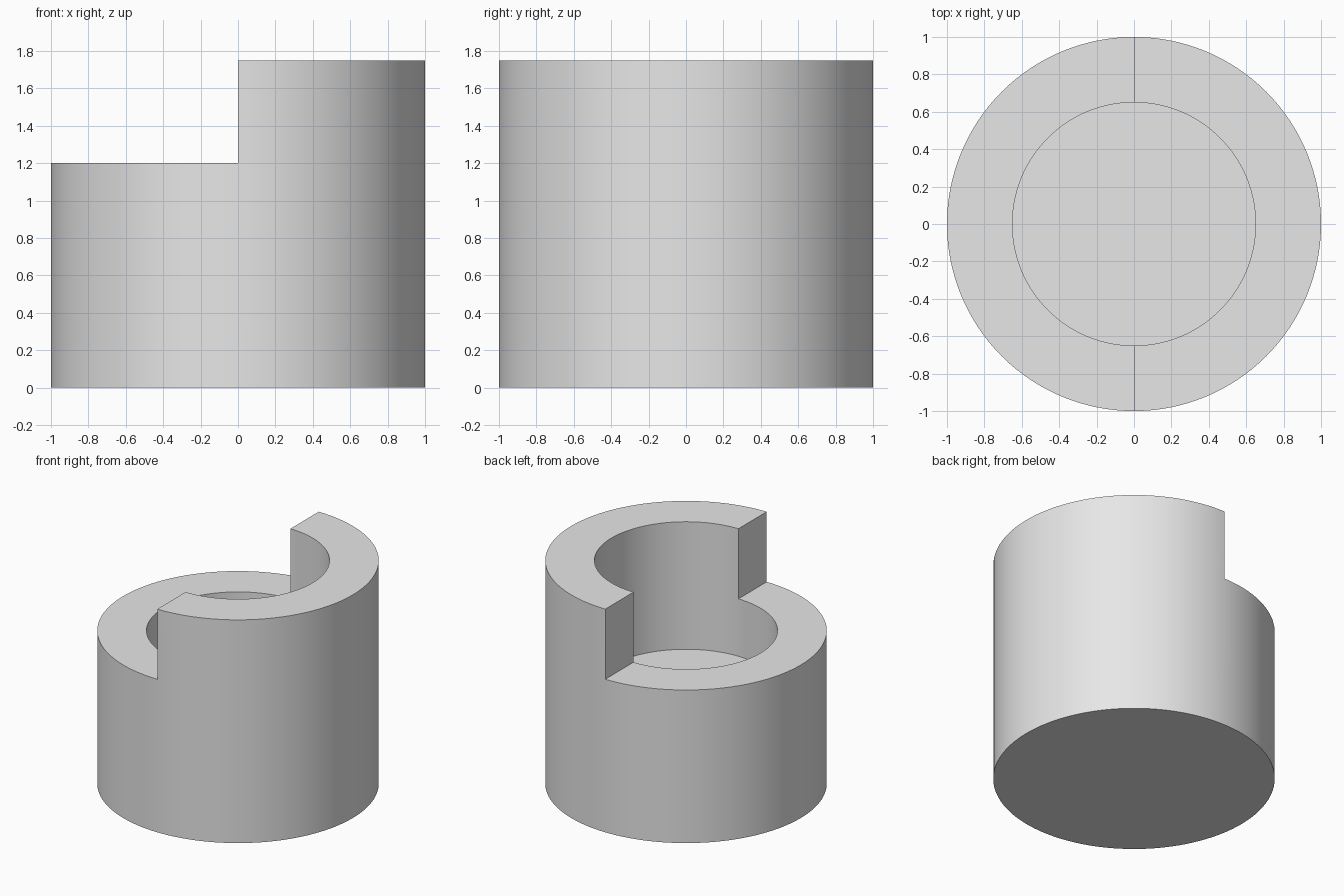
import bpy, bmesh, math

cube = bpy.data.objects.get("Cube")
if cube:
    bpy.data.objects.remove(cube, do_unlink=True)

# Main dimensions
OUTER, BORE = 1.0, 0.65
FLOOR, LOW, HIGH = 0.75, 1.2, 1.75
HALF_SEGMENTS = 64

grey = bpy.data.materials.new("plain_grey")
grey.use_nodes = True
grey.diffuse_color = (0.8, 0.8, 0.8, 1)
grey.node_tree.nodes["Principled BSDF"].inputs["Base Color"].default_value = (0.8, 0.8, 0.8, 1)


def spin_half(bm, profile, angle):
    """Turn a (radius, height) profile about z, starting at the front."""
    verts = [bm.verts.new((0, -r, z)) for r, z in profile]
    edges = [bm.edges.new(pair) for pair in zip(verts, verts[1:])]
    bmesh.ops.spin(bm, geom=verts + edges, cent=(0, 0, 0), axis=(0, 0, 1),
                   angle=angle, steps=HALF_SEGMENTS)


bm = bmesh.new()

# Tall half on +x, low half on -x, both around the same blind bore
tall = [(0, 0), (OUTER, 0), (OUTER, LOW), (OUTER, HIGH),
        (BORE, HIGH), (BORE, LOW), (BORE, FLOOR), (0, FLOOR)]
low = [p for p in tall if p[1] != HIGH]
spin_half(bm, tall, math.pi)
spin_half(bm, low, -math.pi)

# Upright step faces where the tall half ends
for side in (-1, 1):
    bm.faces.new([bm.verts.new((0, side * r, z)) for r, z in tall[2:6]])

bmesh.ops.remove_doubles(bm, verts=bm.verts[:], dist=0.0005)
bmesh.ops.recalc_face_normals(bm, faces=bm.faces[:])

mesh = bpy.data.meshes.new("stepped_cup")
bm.to_mesh(mesh)
bm.free()
mesh.materials.append(grey)
cup = bpy.data.objects.new("stepped_cup", mesh)
bpy.context.collection.objects.link(cup)

# Smooth round walls, crisp rims
bpy.ops.object.select_all(action='DESELECT')
cup.select_set(True)
bpy.context.view_layer.objects.active = cup
bpy.ops.object.shade_smooth_by_angle(angle=math.radians(30))
